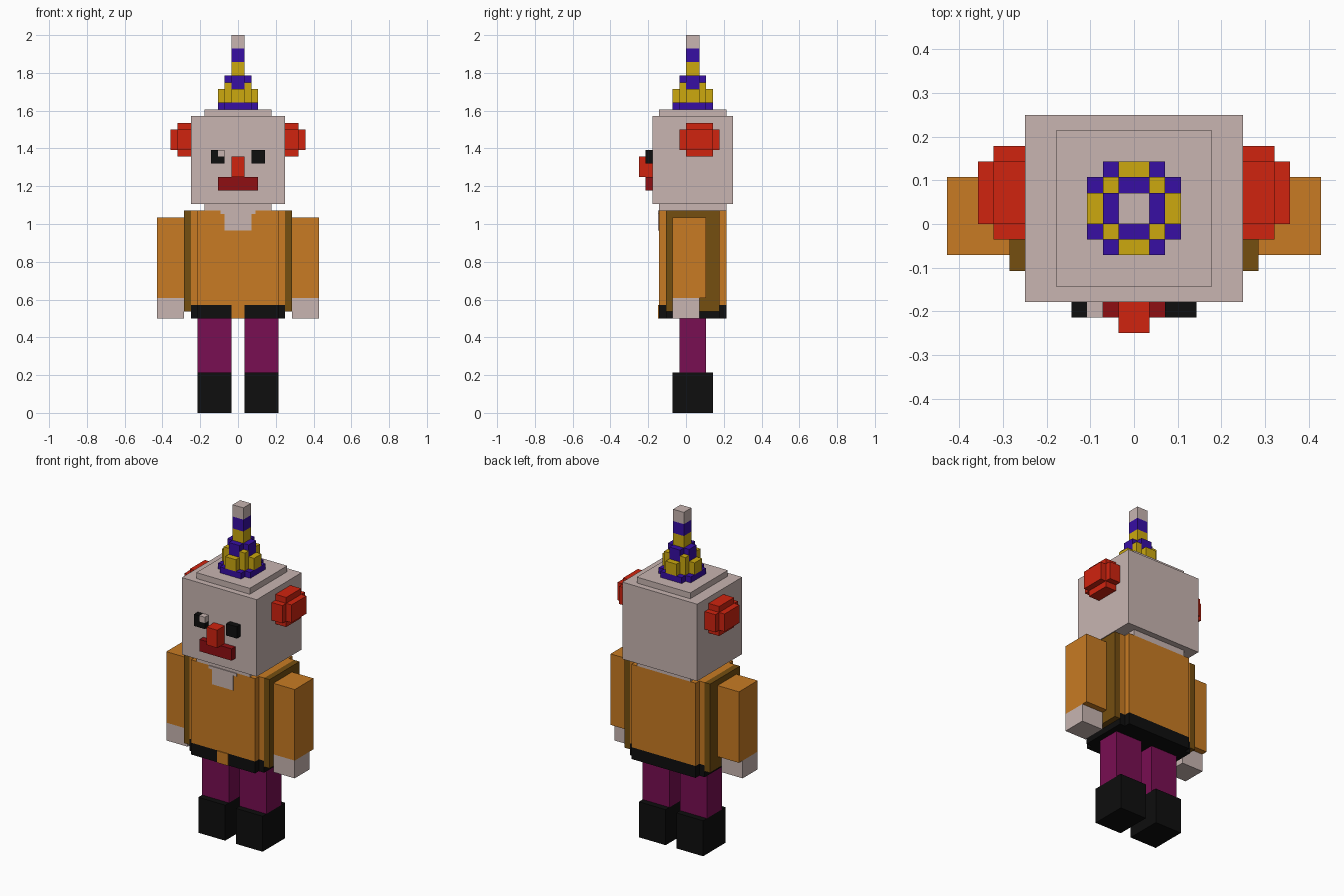
import bpy

V = 2 / 56      # one voxel
THIN = 0.15     # plate thickness in voxels

old = bpy.data.objects.get("Cube")
if old:
    bpy.data.objects.remove(old, do_unlink=True)


def linear(c):
    c /= 255
    return c / 12.92 if c < 0.04045 else ((c + 0.055) / 1.055) ** 2.4


def material(name, *rgb):
    m = bpy.data.materials.new(name)
    m.use_nodes = True
    colour = [linear(c) for c in rgb] + [1]
    m.diffuse_color = colour
    m.node_tree.nodes["Principled BSDF"].inputs["Base Color"].default_value = colour
    return m


skin = material("pale skin", 200, 181, 177)
orange = material("orange cloth", 200, 123, 35)
brown = material("brown trim", 117, 78, 16)
black = material("black", 14, 14, 14)
purple = material("purple cloth", 120, 14, 82)
red = material("bright red", 208, 35, 15)
dark_red = material("dark red", 143, 14, 18)
blue = material("deep blue", 55, 14, 164)
yellow = material("yellow", 204, 169, 15)


def blocks(name, mat, *boxes):
    """One object made of boxes, each given as x, y and z ranges in voxels."""
    verts, faces = [], []
    for xs, ys, zs in boxes:
        n = len(verts)
        verts += [(x * V, y * V, z * V) for x in xs for y in ys for z in zs]
        quads = ((0, 1, 3, 2), (4, 6, 7, 5), (0, 4, 5, 1),
                 (2, 3, 7, 6), (0, 2, 6, 4), (1, 5, 7, 3))
        faces += [[n + i for i in q] for q in quads]
    mesh = bpy.data.meshes.new(name)
    mesh.from_pydata(verts, [], faces)
    mesh.materials.append(mat)
    obj = bpy.data.objects.new(name, mesh)
    bpy.context.collection.objects.link(obj)


def pair(name, mat, *boxes):
    """The same part on both sides of the body."""
    blocks("left_" + name, mat, *boxes)
    blocks("right_" + name, mat,
           *[((-x[1], -x[0]), y, z) for x, y, z in boxes])


def wide(half):
    return (-half, half)


def around(half):
    return (1 - half, 1 + half)


# Legs and boots
pair("boot", black, ((1, 6), (-2, 4), (0, 6)))
pair("leg", purple, ((1, 6), (-1, 3), (6, 14)))

# Jacket, with a stepped front and back, and its belt
blocks("belt", black, (wide(6), (-4, 6), (14, 16)), (wide(7), (-3, 5), (14, 16)))
blocks("jacket", orange, (wide(6), (-4, 6), (16, 30)), (wide(7), (-3, 5), (16, 30)))
blocks("jacket_tail", orange, (wide(1), (-4 - THIN, -4), (14, 16)))
pair("side_trim", brown, ((7, 8), (-3, 5), (15, 30)))

# Arms and hands
pair("sleeve", orange, ((8, 12), (-2, 3), (17, 29)))
pair("hand", skin, ((8, 12), (-2, 2), (14, 17)))

# Neck, open collar and head
blocks("neck", skin, (wide(5), (-4, 6), (30, 31)))
blocks("collar_opening", skin,
       (wide(2), (-4 - THIN, -4), (27, 29.5)), (wide(2.6), (-4 - THIN, -4), (29.5, 30)))
blocks("head", skin, (wide(7), (-5, 7), (31, 44)))
blocks("head_top", skin, (wide(5), (-4, 6), (44, 45)))

# Face
front = (-6, -5)
blocks("left_eye", black, ((2, 4), front, (37, 39)))
blocks("right_eye", black, ((-4, -2), front, (37, 38)), ((-4, -3), front, (38, 39)))
blocks("eye_glint", skin, ((-3, -2), front, (38, 39)))
blocks("nose", red, (wide(1), (-7, -5), (35, 38)))
blocks("mouth", dark_red, (wide(3), front, (33, 35)))

# Side hair tufts
pair("hair_tuft", red,
     ((7, 9), (0, 4), (38, 43)),
     ((7, 9), (-1, 5), (39, 42)),
     ((9, 10), (0, 4), (39, 42)))

# Tiered party hat
blocks("hat_brim", blue, (wide(3), around(2), (45, 46)), (wide(2), around(3), (45, 46)))
blocks("hat_lower_band", yellow,
       (wide(3), around(1), (46, 48)), (wide(1), around(3), (46, 48)),
       (wide(2), around(2), (46, 48)))
blocks("hat_corner_studs", yellow,
       *[(x, y, (48, 49)) for x in ((-2, -1), (1, 2)) for y in ((-1, 0), (2, 3))])
blocks("hat_middle_band", blue, (wide(2), around(1), (48, 50)), (wide(1), around(2), (48, 50)))
blocks("hat_upper_band", yellow, (wide(1), around(1), (50, 52)))
blocks("hat_spire", blue, (wide(1), around(1), (52, 54)))
blocks("hat_tip", skin, (wide(1), around(1), (54, 56)))
